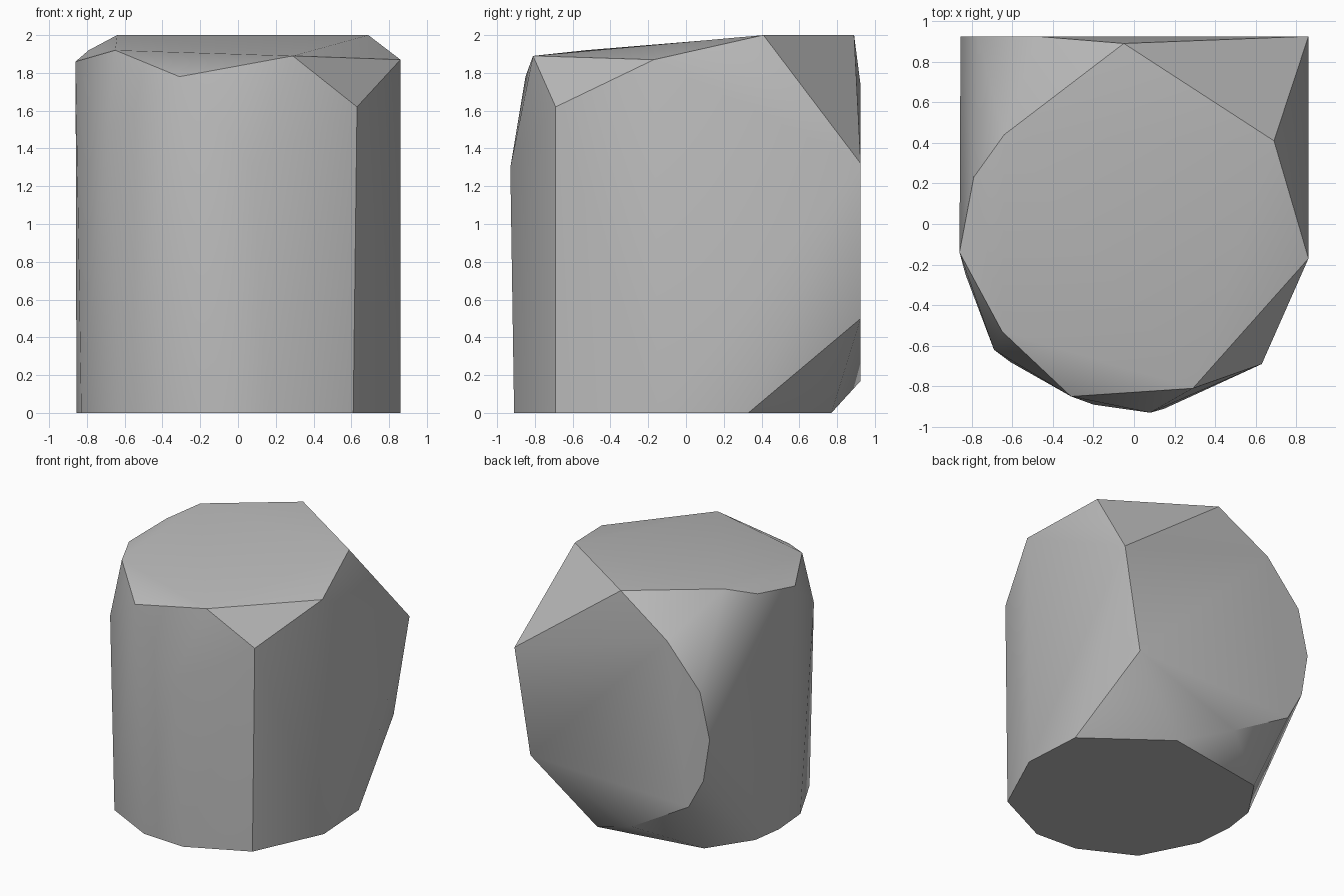
import bpy
import bmesh
import math

default_cube = bpy.data.objects.get("Cube")
if default_cube:
    bpy.data.objects.remove(default_cube, do_unlink=True)

# Flat foot outline of the boulder, as (x, y) on the ground
foot_outline = [(0.61, -0.69), (0.86, -0.15), (0.83, 0.33), (0.24, 0.77),
                (-0.6, 0.63), (-0.82, 0.3), (-0.855, 0.05), (-0.83, -0.25),
                (-0.61, -0.68), (-0.2, -0.89), (0.15, -0.91)]

# Flat back facet outline, as (x, z) at a constant depth
back_depth = 0.925
back_outline = [(0.86, 1.32), (0.72, 0.5), (-0.17, 0.17), (-0.67, 0.46),
                (-0.8, 0.7), (-0.855, 1.04), (-0.77, 1.4), (-0.48, 1.73)]

# Gently sloping crown outline
crown_outline = [(-0.05, 0.89, 2), (0.69, 0.41, 2), (0.86, -0.17, 1.87),
                 (0.29, -0.81, 1.89), (-0.31, -0.85, 1.78), (-0.65, -0.53, 1.92),
                 (-0.86, -0.14, 1.86), (-0.79, 0.23, 1.92), (-0.64, 0.44, 2)]

# Single corners where the front facets meet
front_corners = [(0.63, -0.69, 1.62), (0.08, -0.93, 1.3), (-0.69, -0.62, 1.5)]


def wrap_in_hull(name, points):
    """Stretch a convex skin over the points and return the new object."""
    bm = bmesh.new()
    for point in points:
        bm.verts.new(point)
    hull = bmesh.ops.convex_hull(bm, input=bm.verts[:])
    unused = {item for item in hull["geom_interior"] + hull["geom_unused"]
              if isinstance(item, bmesh.types.BMVert)}
    bmesh.ops.delete(bm, geom=list(unused), context="VERTS")
    # Merge triangles that lie in one plane into whole facets
    bmesh.ops.dissolve_limit(bm, angle_limit=math.radians(1),
                             verts=bm.verts[:], edges=bm.edges[:])
    bmesh.ops.recalc_face_normals(bm, faces=bm.faces[:])
    mesh = bpy.data.meshes.new(name)
    bm.to_mesh(mesh)
    bm.free()
    obj = bpy.data.objects.new(name, mesh)
    bpy.context.collection.objects.link(obj)
    return obj


def flat_material(name, colour):
    material = bpy.data.materials.new(name)
    material.use_nodes = True
    material.diffuse_color = colour
    material.node_tree.nodes["Principled BSDF"].inputs["Base Color"].default_value = colour
    return material


# Boulder: one faceted solid
points = [(x, y, 0) for x, y in foot_outline]
points += [(x, back_depth, z) for x, z in back_outline]
points += crown_outline + front_corners
boulder = wrap_in_hull("faceted_boulder", points)
boulder.data.materials.append(flat_material("stone grey", (0.5, 0.5, 0.5, 1)))

# Soft shading over shallow facets, crisp on the strong ridges
bpy.ops.object.select_all(action="DESELECT")
boulder.select_set(True)
bpy.context.view_layer.objects.active = boulder
bpy.ops.object.shade_smooth_by_angle(angle=math.radians(32))
